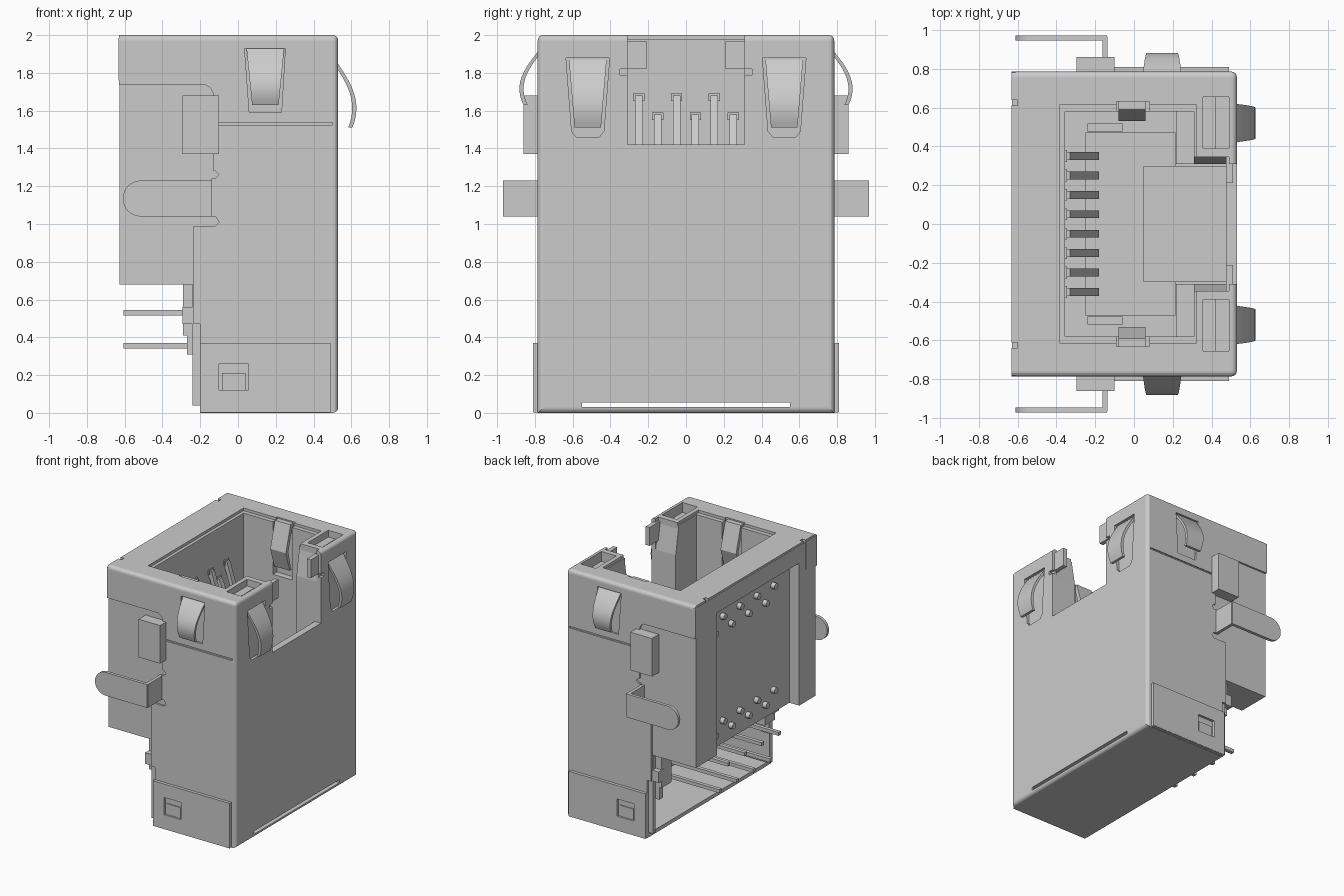
import bpy, bmesh, math
from mathutils import Vector

if "Cube" in bpy.data.objects:
    bpy.data.objects.remove(bpy.data.objects["Cube"])

grey = bpy.data.materials.new("plain_grey")
grey.use_nodes = True
grey.diffuse_color = (0.6, 0.6, 0.6, 1)
grey.node_tree.nodes["Principled BSDF"].inputs["Base Color"].default_value = (0.6, 0.6, 0.6, 1)


def finish(name, bm):
    bmesh.ops.recalc_face_normals(bm, faces=bm.faces)
    mesh = bpy.data.meshes.new(name)
    bm.to_mesh(mesh)
    bm.free()
    mesh.materials.append(grey)
    obj = bpy.data.objects.new(name, mesh)
    bpy.context.collection.objects.link(obj)
    return obj


def prism(name, points, axis, lo, hi, rounded=None):
    """Extrude a 2D outline along an axis; the outline uses the other two axes in order."""
    bm = bmesh.new()

    def place(p, d):
        v = list(p)
        v.insert("xyz".index(axis), d)
        return bm.verts.new(v)
    face = bm.faces.new([place(p, lo) for p in points])
    out = bmesh.ops.extrude_face_region(bm, geom=[face])
    move = Vector([hi - lo if a == axis else 0 for a in "xyz"])
    bmesh.ops.translate(bm, vec=move, verts=[v for v in out["geom"] if isinstance(v, bmesh.types.BMVert)])
    if rounded:
        edges = [e for e in bm.edges if rounded(e.verts[0].co, e.verts[1].co)]
        bmesh.ops.bevel(bm, geom=edges, offset=0.028, segments=4, profile=0.5, affect='EDGES')
    return finish(name, bm)


def box(name, x0, x1, y0, y1, z0, z1):
    return prism(name, [(x0, y0), (x1, y0), (x1, y1), (x0, y1)], "z", z0, z1)


def side_box(name, s, x0, x1, y0, y1, z0, z1):
    """Box given for +y, mirrored when s is -1."""
    return box(name, x0, x1, min(s * y0, s * y1), max(s * y0, s * y1), z0, z1)


def cut(targets, cutter):
    cutter.hide_render = True
    for obj in targets:
        mod = obj.modifiers.new("cut", 'BOOLEAN')
        mod.operation, mod.solver, mod.object = 'DIFFERENCE', 'EXACT', cutter
        bpy.context.view_layer.objects.active = obj
        bpy.ops.object.modifier_apply(modifier=mod.name)
    bpy.data.objects.remove(cutter)


def smooth(obj):
    bpy.ops.object.select_all(action='DESELECT')
    obj.select_set(True)
    bpy.context.view_layer.objects.active = obj
    bpy.ops.object.shade_smooth_by_angle(angle=math.radians(35))


def spring(name, base, out, length):
    """Bowed, tapering leaf spring hanging from a base point."""
    out = Vector(out)
    across = Vector((-out.y, out.x, 0))
    bm = bmesh.new()
    rows = []
    for i in range(13):
        t = i / 12
        bow = 0.112 * math.sin(math.pi * 0.7 * t) - 0.01
        centre = Vector(base) + out * bow - Vector((0, 0, length * t))
        half = 0.1 - 0.03 * t
        rows.append([bm.verts.new(centre + across * half * k - out * d) for k, d in
                     ((-1, 0), (1, 0), (1, 0.022), (-1, 0.022))])
    for a, b in zip(rows, rows[1:]):
        for k in range(4):
            n = (k + 1) % 4
            bm.faces.new((a[k], a[n], b[n], b[k]))
    bm.faces.new(rows[0])
    bm.faces.new(rows[-1])
    smooth(finish(name, bm))


# Sheet metal shield: stepped side outline, hollowed out and open at the rear
outline = [(-0.63, 1.735), (-0.63, 2), (0.53, 2), (0.53, 0), (-0.2, 0), (-0.2, 0.47),
           (-0.235, 0.47), (-0.235, 0.99), (-0.12, 0.99), (-0.1, 1.01), (-0.12, 1.04), (-0.14, 1.04),
           (-0.14, 1.24), (-0.12, 1.24), (-0.1, 1.26), (-0.12, 1.28), (-0.13, 1.28),
           (-0.13, 1.69), (-0.145, 1.72), (-0.17, 1.735)]


def shield_edge(a, b):
    if a.x > 0.52 and b.x > 0.52:
        return True
    return a.z > 1.99 and b.z > 1.99 and a.y == b.y


shield = prism("shield", outline, "y", -0.785, 0.785, shield_edge)
cut([shield], box("hollow", -1, 0.502, -0.763, 0.763, 0.03, 1.972))

# Plastic housing inside the shield, with the plug cavity and latch channel
housing = box("housing", -0.628, 0.508, -0.77, 0.77, 0.68, 1.978)
both = [shield, housing]
cut([shield], box("rim", -0.38, 0.32, -0.615, 0.615, 1.9, 2.1))
cut([housing], box("cavity", -0.355, 0.22, -0.58, 0.58, 0.95, 2.1))
cut([housing], box("deep_cavity", -0.25, 0.215, -0.47, 0.47, 0.85, 1.2))
cut([housing], box("cavity_step", 0.2, 0.31, -0.58, 0.58, 1.05, 2.1))
cut([housing], box("latch_channel", 0.05, 0.475, -0.31, 0.31, 0.9, 2.1))
cut(both, box("latch_slot", 0.2, 0.7, -0.31, 0.31, 1.42, 2.1))
flare = [(-0.345, 2.1), (0.345, 2.1), (0.345, 1.95), (0.31, 1.75), (-0.31, 1.75), (-0.345, 1.95)]
cut(both, prism("slot_flare", flare, "x", 0.2, 0.49))
cut([shield], box("slot_notch", 0.48, 0.7, -0.35, 0.35, 1.79, 1.82))
cut([housing], box("rear_recess", -0.7, -0.54, -0.56, 0.5, 0.6, 1.84))
box("latch_floor", 0.05, 0.485, -0.3, 0.3, 0.8, 1.0)

# Gap along the lower front fold, and the bottom plate
cut([shield], box("front_gap", 0.49, 0.7, -0.55, 0.55, 0.03, 0.055))
box("bottom_plate", -0.2, 0.49, -0.808, 0.808, 0.002, 0.028)

for s in (-1, 1):
    # Openings on both sides
    cut([shield], side_box("seam", s, -0.1, 0.5, 0.775, 0.9, 1.525, 1.538))
    cut(both, side_box("spring_notch", s, -0.09, 0.08, 0.5, 0.63, 1.55, 2.1))
    cut(both, side_box("corner_pocket", s, 0.355, 0.49, 0.39, 0.655, 1.92, 2.1))
    cut([shield], side_box("rear_nick", s, -0.7, -0.6, 0.61, 0.64, 1.9, 2.1))
    cut([housing], side_box("inner_slit", s, -0.24, -0.06, 0.48, 0.515, 0.8, 1.2))
    trapezoid = [(0.035, 1.93), (0.25, 1.93), (0.23, 1.59), (0.06, 1.59)]
    cut([shield], prism("side_window", trapezoid, "y", *sorted((s * 0.75, s * 0.9))))
    trapezoid = [(s * 0.52 - 0.115, 1.88), (s * 0.52 + 0.115, 1.88), (s * 0.52 + 0.085, 1.49),
                 (s * 0.52 + 0.06, 1.46), (s * 0.52 - 0.06, 1.46), (s * 0.52 - 0.085, 1.49)]
    cut([shield], prism("front_window", trapezoid, "x", 0.495, 0.7))

    # Leaf springs outside, and the inner plug springs
    spring("side_spring", (0.145, s * 0.78, 1.93), (0, s, 0), 0.3)
    spring("front_spring", (0.525, s * 0.52, 1.87), (1, 0, 0), 0.36)
    leaf = [(s * y, z) for y, z in ((0.63, 1.99), (0.59, 1.99), (0.53, 1.78), (0.58, 1.62),
                                    (0.6, 1.62), (0.56, 1.78), (0.61, 1.95), (0.63, 1.96))]
    prism("inner_spring", leaf, "x", -0.08, 0.06)

    # Side block, ground tab with round end, lower side plate
    side_box("side_block", s, -0.295, -0.1, 0.75, 0.86, 1.37, 1.68)
    side_box("ground_tab_arm", s, -0.163, -0.137, 0.75, 0.965, 1.04, 1.23)
    arc = [(-0.515 - 0.095 * math.sin(math.pi * i / 16), 1.135 - 0.095 * math.cos(math.pi * i / 16))
           for i in range(17)]
    smooth(prism("ground_tab", [(-0.14, 1.04)] + arc + [(-0.14, 1.23)], "y",
                 *sorted((s * 0.945, s * 0.97))))
    plate = side_box("lower_side_plate", s, -0.2, 0.49, 0.78, 0.81, 0.005, 0.37)
    cut([plate], side_box("plate_window", s, -0.1, 0.055, 0.79, 0.9, 0.12, 0.26))
    side_box("plate_catch", s, -0.085, 0.04, 0.785, 0.798, 0.122, 0.21)

    # Lower inner walls, rear clips, rear corner flaps and slot lips
    side_box("lower_wall", s, -0.24, 0.45, 0.735, 0.768, 0.04, 0.7)
    side_box("rear_clip", s, -0.295, -0.2, 0.7, 0.775, 0.47, 0.56)
    side_box("rear_bracket", s, -0.29, -0.2, 0.6, 0.73, 0.41, 0.69)
    side_box("rear_foot", s, -0.27, -0.2, 0.68, 0.73, 0.31, 0.41)
    side_box("corner_flap", s, -0.632, -0.61, 0.64, 0.783, 1.76, 1.985)
    side_box("slot_lip", s, 0.475, 0.51, 0.21, 0.35, 1.82, 1.97)
    side_box("pocket_ledge", s, 0.355, 0.42, 0.39, 0.655, 1.91, 1.945)

# Rear lip of the shield
box("rear_lip", -0.632, -0.6, -0.61, 0.61, 1.9, 1.985)

# Sprung contacts, staggered in two heights
for i in range(8):
    y = -0.35 + 0.1 * i
    top = 1.68 if i % 2 else 1.58
    wire = [(-0.37, top), (-0.33, top), (-0.18, 1.2), (-0.2, 1.18), (-0.35, top - 0.05), (-0.37, top - 0.05)]
    prism("contact", wire, "y", y - 0.02, y + 0.02)
    box("contact_cap", -0.36, -0.345, y - 0.03, y + 0.03, top - 0.03, top + 0.01)

# Solder pegs on the rear panel and long pins below
for i in range(8):
    y = 0.42 - 0.109 * i
    for z in ((1.72, 0.87) if i % 2 else (1.62, 0.79)):
        ring = [(y + 0.025 * math.cos(a * math.pi / 6), z + 0.025 * math.sin(a * math.pi / 6))
                for a in range(12)]
        smooth(prism("solder_peg", ring, "x", -0.575, -0.53))
    z = 0.53 if i % 2 else 0.355
    box("long_pin", -0.605, 0.1, y - 0.015, y + 0.015, z - 0.014, z + 0.014)
box("pin_carrier", 0.0, 0.25, -0.6, 0.6, 0.3, 0.7)
